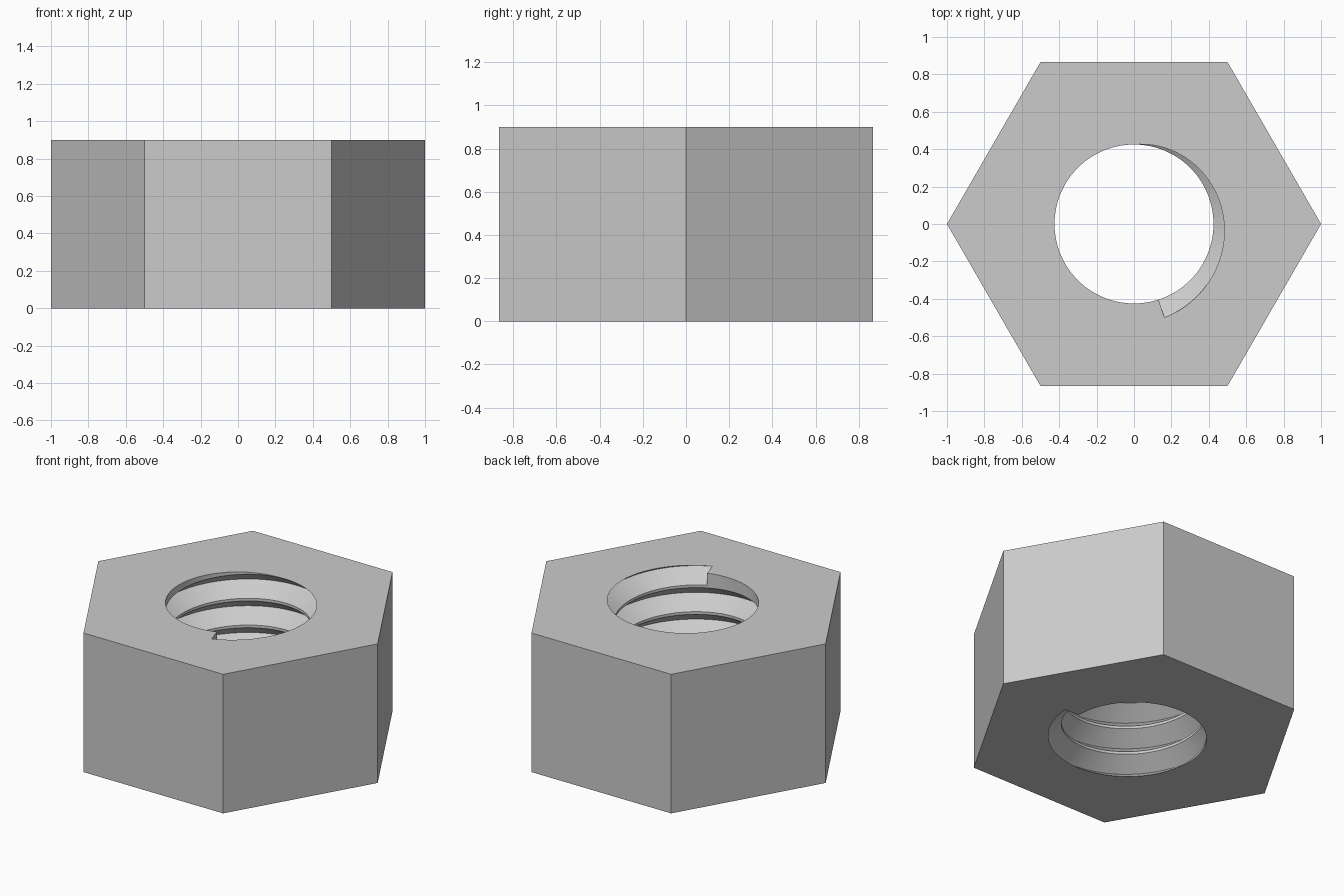
import bpy, bmesh, math

cube = bpy.data.objects.get("Cube")
if cube:
    bpy.data.objects.remove(cube, do_unlink=True)

HEIGHT = 0.9
BORE = 0.425          # bore radius
ROOT = 0.527          # radius at the bottom of the groove
TURNS = 5.2           # left-handed thread
PITCH = HEIGHT / TURNS
HALF = 0.45 * PITCH   # half height of the groove at the bore
STEPS = 96            # segments per turn

steel = bpy.data.materials.new("grey steel")
steel.use_nodes = True
grey = (0.6, 0.6, 0.6, 1)
steel.diffuse_color = grey
steel.node_tree.nodes["Principled BSDF"].inputs["Base Color"].default_value = grey


def prism(name, radius, sides, z0, z1):
    """Upright prism with a corner on +x."""
    bm = bmesh.new()
    ring = [bm.verts.new((radius * math.cos(math.tau * i / sides),
                          radius * math.sin(math.tau * i / sides), z0))
            for i in range(sides)]
    base = bm.faces.new(ring)
    top = bmesh.ops.extrude_face_region(bm, geom=[base])["geom"]
    bmesh.ops.translate(bm, vec=(0, 0, z1 - z0),
                        verts=[g for g in top if isinstance(g, bmesh.types.BMVert)])
    return finish(bm, name)


def finish(bm, name):
    bmesh.ops.recalc_face_normals(bm, faces=bm.faces)
    mesh = bpy.data.meshes.new(name)
    bm.to_mesh(mesh)
    bm.free()
    mesh.materials.append(steel)
    obj = bpy.data.objects.new(name, mesh)
    bpy.context.collection.objects.link(obj)
    return obj


def helix_groove(name):
    """V-shaped section swept along the thread."""
    bm = bmesh.new()
    inner = BORE - 0.005
    half = HALF * (ROOT - inner) / (ROOT - BORE)
    section = [(inner, -half), (ROOT, 0), (inner, half)]
    rings = []
    count = round(TURNS * STEPS)
    for i in range(count + 1):
        t = i / count
        a = -math.tau * TURNS * t
        rings.append([bm.verts.new((r * math.cos(a), r * math.sin(a), HEIGHT * t + z))
                      for r, z in section])
    for low, high in zip(rings, rings[1:]):
        for k in range(3):
            n = (k + 1) % 3
            bm.faces.new((low[k], low[n], high[n], high[k]))
    bm.faces.new(rings[0])
    bm.faces.new(rings[-1])
    return finish(bm, name)


def cut(target, cutter):
    cutter.hide_render = True
    mod = target.modifiers.new("cut", 'BOOLEAN')
    mod.operation = 'DIFFERENCE'
    mod.solver = 'EXACT'
    mod.object = cutter
    bpy.context.view_layer.objects.active = target
    bpy.ops.object.modifier_apply(modifier=mod.name)
    bpy.data.objects.remove(cutter, do_unlink=True)


# Hexagonal body, plain bore, then the thread groove
nut = prism("hex_nut", 1, 6, 0, HEIGHT)
cut(nut, prism("bore_cutter", BORE, 128, -0.2, HEIGHT + 0.2))
cut(nut, helix_groove("thread_cutter"))

bpy.ops.object.select_all(action='DESELECT')
nut.select_set(True)
bpy.context.view_layer.objects.active = nut
bpy.ops.object.shade_smooth_by_angle(angle=math.radians(25))
